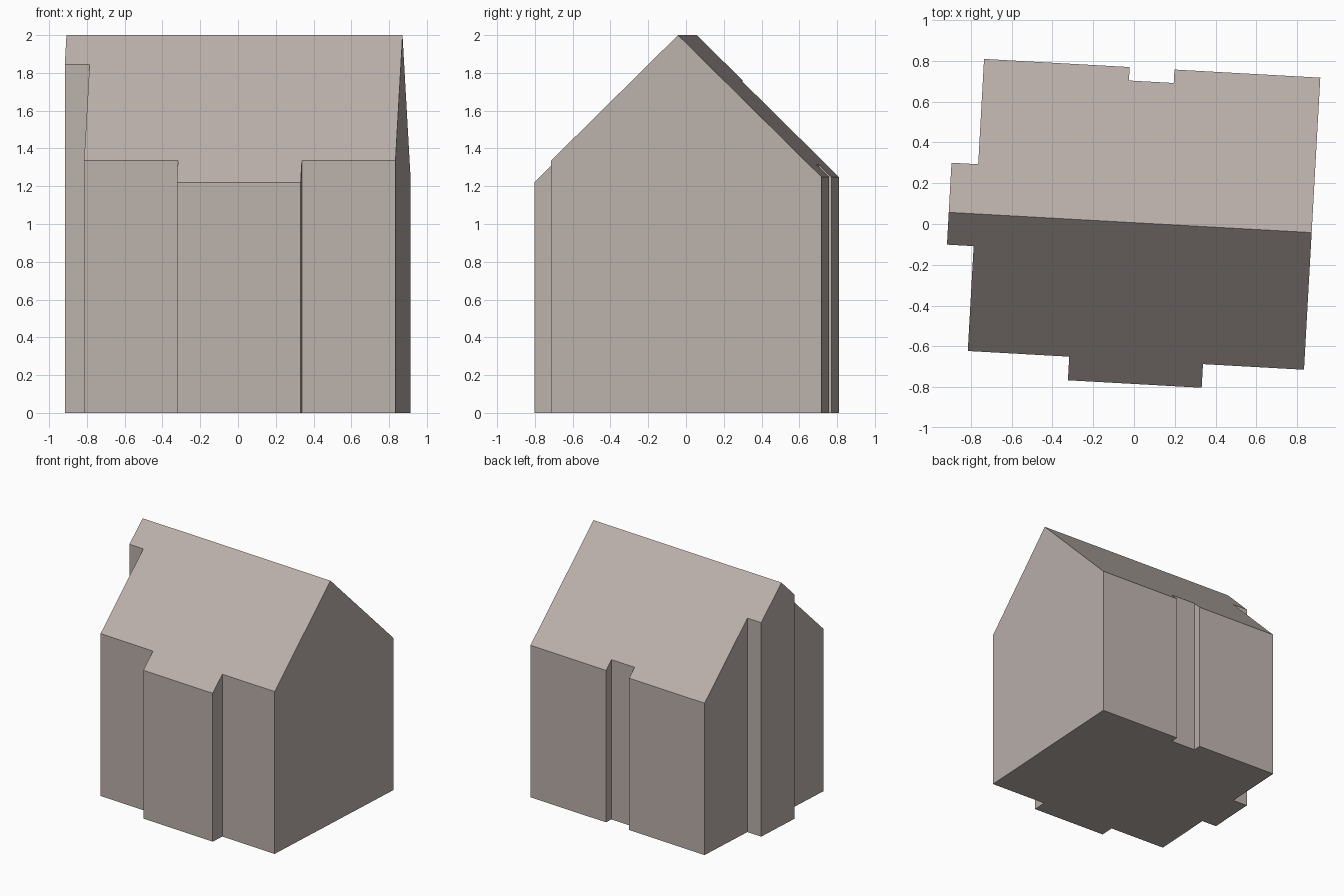
import bpy, bmesh, math
from mathutils import Matrix

if "Cube" in bpy.data.objects:
    bpy.data.objects.remove(bpy.data.objects["Cube"])

EAST, WEST, BAY_WEST = 0.872, -0.779, -0.910
RIDGE_Y, RIDGE_Z, PITCH = 0.0065, 2.0, 0.987

# Outline halves in the house's own axes, each running from ridge end to ridge end
front = [(BAY_WEST, RIDGE_Y), (BAY_WEST, -0.152), (WEST, -0.152), (WEST, -0.667),
         (-0.281, -0.667), (-0.281, -0.783), (0.376, -0.783), (0.376, -0.667),
         (EAST, -0.667), (EAST, RIDGE_Y)]
back = [(EAST, RIDGE_Y), (EAST, 0.767), (0.156, 0.767), (0.156, 0.701),
        (-0.064, 0.701), (-0.064, 0.767), (WEST, 0.767), (WEST, 0.250),
        (BAY_WEST, 0.250), (BAY_WEST, RIDGE_Y)]


def roof_height(y):
    return RIDGE_Z - PITCH * abs(y - RIDGE_Y)


bm = bmesh.new()
outline = front + back[1:-1]
low = {p: bm.verts.new((*p, 0)) for p in outline}
high = {p: bm.verts.new((*p, roof_height(p[1]))) for p in outline}

# Floor and the two roof slopes
bm.faces.new([low[p] for p in reversed(outline)])
for half in (front, back):
    bm.faces.new([high[p] for p in half])

# Walls; each gable end is one face through the ridge
ridge_ends = (front[0], front[-1])
corners = [p for p in outline if p not in ridge_ends]
for a, b in zip(corners, corners[1:] + corners[:1]):
    i, j = outline.index(a), outline.index(b)
    peak = [outline[(i + 1) % len(outline)]] if (j - i) % len(outline) == 2 else []
    run = [a] + peak + [b]
    bm.faces.new([low[p] for p in run] + [high[p] for p in reversed(run)])

bmesh.ops.recalc_face_normals(bm, faces=bm.faces)
# The whole house is turned slightly clockwise
bm.transform(Matrix.Rotation(-math.radians(3.19), 4, 'Z'))

mesh = bpy.data.meshes.new("house")
bm.to_mesh(mesh)
bm.free()
house = bpy.data.objects.new("house", mesh)
bpy.context.collection.objects.link(house)

# Single warm grey colour
mat = bpy.data.materials.new("warm grey")
mat.diffuse_color = (0.50, 0.44, 0.41, 1)
mat.use_nodes = True
mat.node_tree.nodes["Principled BSDF"].inputs["Base Color"].default_value = mat.diffuse_color
mesh.materials.append(mat)
